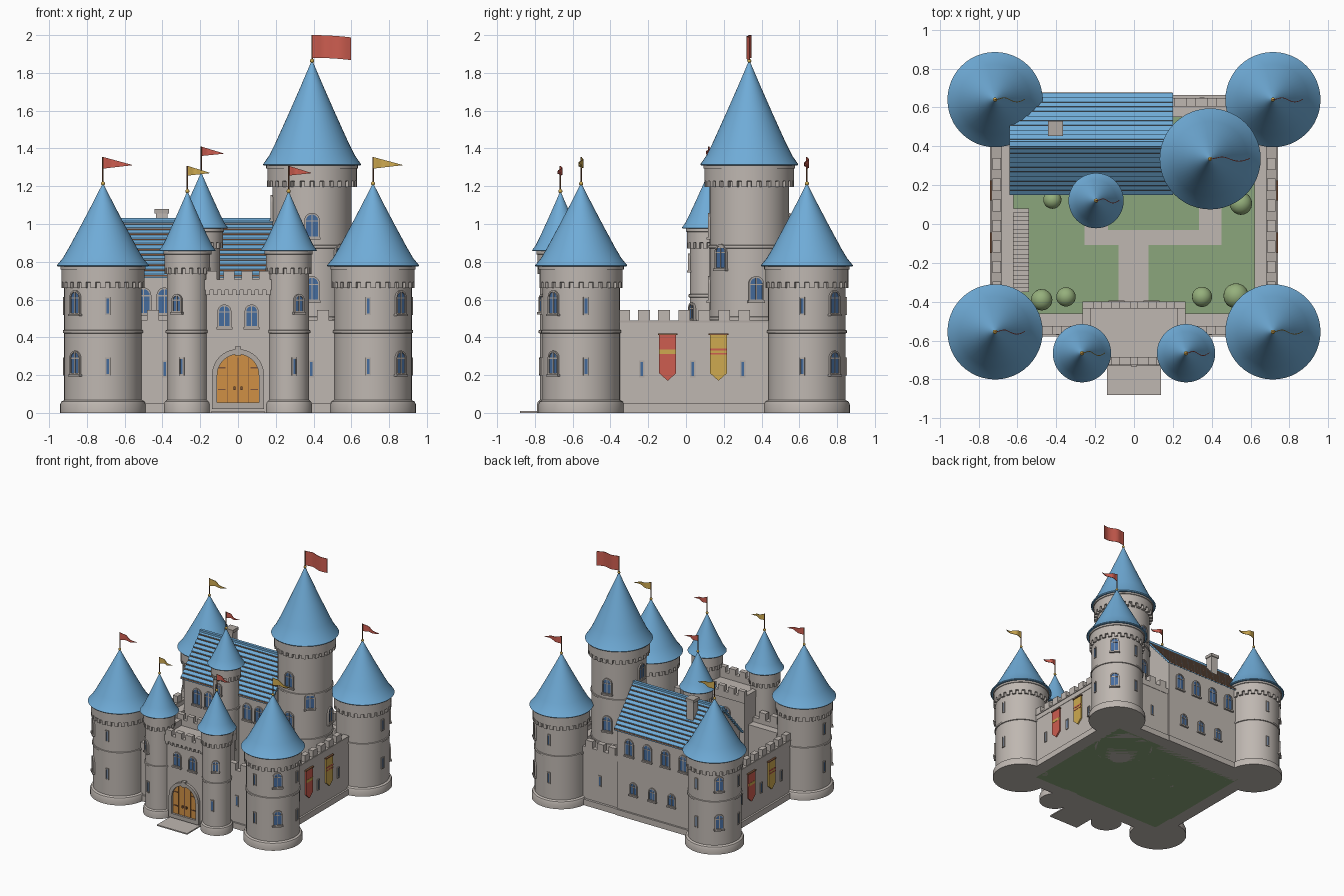
import bpy, bmesh, math
from mathutils import Matrix, Vector

if "Cube" in bpy.data.objects:
    bpy.data.objects.remove(bpy.data.objects["Cube"])

COLOURS = {
    "stone": (0.52, 0.475, 0.44), "trim_stone": (0.44, 0.40, 0.37),
    "roof_blue": (0.16, 0.41, 0.68), "wood_brown": (0.20, 0.085, 0.04),
    "door_orange": (0.63, 0.28, 0.06), "red": (0.61, 0.11, 0.08),
    "gold": (0.62, 0.40, 0.08), "grass": (0.26, 0.38, 0.20),
    "bush_green": (0.30, 0.43, 0.20), "glass_blue": (0.06, 0.15, 0.34)}
MATS = {}
for n, c in COLOURS.items():
    MATS[n] = bpy.data.materials.new(n)
    MATS[n].diffuse_color = (*c, 1)
PARTS = {}


def part(name, mat):
    """Mesh collector for a named part of one colour."""
    return PARTS.setdefault((name, mat), bmesh.new())


def box(bm, x0, x1, y0, y1, z0, z1, M=Matrix()):
    S = Matrix.Diagonal((x1 - x0, y1 - y0, z1 - z0, 1))
    T = Matrix.Translation(((x0 + x1) / 2, (y0 + y1) / 2, (z0 + z1) / 2))
    bmesh.ops.create_cube(bm, size=1, matrix=M @ T @ S)


def lathe(bm, prof, cx, cy, seg=48):
    rings = [[bm.verts.new((cx + r * math.cos(2 * math.pi * i / seg),
                            cy + r * math.sin(2 * math.pi * i / seg), z)) for i in range(seg)]
             for r, z in prof]
    for a, b in zip(rings, rings[1:]):
        for i in range(seg):
            j = (i + 1) % seg
            bm.faces.new((a[i], a[j], b[j], b[i]))
    bm.faces.new(rings[0][::-1])
    bm.faces.new(rings[-1])


def plate(bm, pts, x0, x1, M, hole=None):
    """Outline in local (y, z), extruded along local x; optional matching inner outline."""
    def row(p, x):
        return [bm.verts.new(M @ Vector((x, y, z))) for y, z in p]
    n = len(pts)
    a, b = row(pts, x0), row(pts, x1)
    loops = [(a, b)]
    if hole:
        c, d = row(hole, x0), row(hole, x1)
        loops += [(b, d), (d, c), (c, a)]
    else:
        bm.faces.new(a[::-1])
        bm.faces.new(b)
    for p, q in loops:
        for i in range(n):
            j = (i + 1) % n
            bm.faces.new((p[i], p[j], q[j], q[i]))


def arch(w, z0, z1, n=10):
    """Round-headed outline of half width w."""
    zc = z1 - w
    return [(-w, z0), (w, z0)] + [(w * math.cos(math.pi * i / n), zc + w * math.sin(math.pi * i / n))
                                  for i in range(n + 1)]


def facing(x, y, deg, r=0.0):
    return Matrix.Translation((x, y, 0)) @ Matrix.Rotation(math.radians(deg), 4, 'Z') @ Matrix.Translation((r, 0, 0))


def window(M, z0, z1, w=0.03):
    g, f = part("window_panes", "glass_blue"), part("window_frames", "trim_stone")
    plate(g, arch(w, z0, z1), -0.01, 0.003, M)
    plate(f, arch(w + 0.009, z0 - 0.009, z1 + 0.009), -0.012, 0.009, M, arch(w, z0, z1))
    box(f, -0.005, 0.007, -0.003, 0.003, z0, z1, M)
    box(f, -0.005, 0.006, -w, w, z1 - w - 0.006, z1 - w, M)
    box(f, -0.012, 0.016, -w - 0.014, w + 0.014, z0 - 0.018, z0 - 0.006, M)


def slit(M, z0, z1):
    box(part("arrow_slits", "glass_blue"), -0.01, 0.003, -0.007, 0.007, z0, z1, M)
    o = [(-0.014, z0 - 0.008), (0.014, z0 - 0.008), (0.014, z1 + 0.008), (-0.014, z1 + 0.008)]
    i = [(-0.007, z0), (0.007, z0), (0.007, z1), (-0.007, z1)]
    plate(part("arrow_slit_frames", "trim_stone"), o, -0.01, 0.007, M, i)


def flag(name, x, y, z0, z1, length, h, colour, taper=True):
    lathe(part(name + "_pole", "wood_brown"), [(0.004, z0 - 0.02), (0.004, z1)], x, y, 8)
    bmesh.ops.create_uvsphere(part(name + "_finial", "gold"), u_segments=12, v_segments=8, radius=0.011,
                              matrix=Matrix.Translation((x, y, z0 + 0.004)))
    bm, n = part(name + "_flag", colour), 14
    rows = []
    for i in range(n + 1):
        t = i / n
        yy = y + 0.012 * math.sin(t * 6.5) * min(1, 3 * t)
        hh = h / 2 * (1 - 0.97 * t) if taper else h / 2
        zc = z1 - h / 2 - 0.012 * (t if taper else t * t)
        rows.append([bm.verts.new((x + t * length, yy + s, zc + k * hh))
                     for s, k in ((-0.002, -1), (-0.002, 1), (0.002, 1), (0.002, -1))])
    for a, b in zip(rows, rows[1:]):
        for i in range(4):
            bm.faces.new((a[i], b[i], b[(i + 1) % 4], a[(i + 1) % 4]))
    bm.faces.new(rows[0])
    bm.faces.new(rows[-1][::-1])


def tower(name, x, y, r, lip, roof_r, eave, tip, corbel, teeth, bands=(), base=0.022):
    prof = [(r + base, 0), (r + base, 0.045), (r + base * 0.7, 0.06), (r, 0.068)]
    for b in bands:
        prof += [(r, b - 0.009), (r + 0.007, b - 0.007), (r + 0.007, b + 0.007), (r, b + 0.009)]
    prof += [(r, corbel + 0.03), (lip, corbel + 0.032), (lip, eave - 0.022), (lip + 0.006, eave - 0.02),
             (lip + 0.006, eave + 0.003)]
    walls = part(name + "_walls", "stone")
    lathe(walls, prof, x, y)
    w = math.pi * lip / teeth * 0.55
    for i in range(teeth):
        box(walls, r - 0.01, lip, -w, w, corbel, corbel + 0.034, facing(x, y, 360 * (i + 0.5) / teeth))
    h = tip - eave
    shape = ((0.975, -0.012), (1, 0), (0.87, 0.09), (0.745, 0.21), (0.47, 0.5), (0.23, 0.76), (0.015, 1))
    lathe(part(name + "_roof", "roof_blue"), [(roof_r * a, eave + h * t) for a, t in shape], x, y)


# Corner towers with outward windows and slits
for sx, sy, nm, col in ((-1, -1, "front_left", "red"), (1, -1, "front_right", "gold"),
                        (-1, 1, "back_left", "gold"), (1, 1, "back_right", "red")):
    x, y = 0.715 * sx, -0.555 if sy < 0 else 0.64
    tower(nm + "_tower", x, y, 0.205, 0.22, 0.245, 0.78, 1.21, 0.66, 26, (0.43,))
    diag = math.degrees(math.atan2(sy, sx))
    for dz in (0, 0.32):
        window(facing(x, y, diag, 0.205), 0.21 + dz, 0.32 + dz, 0.028)
        for d in (-52, 52):
            slit(facing(x, y, diag + d, 0.205), 0.205 + dz, 0.285 + dz)
    flag(nm + "_tower", x, y, 1.21, 1.355, 0.155, 0.062, col)

# Gate towers
for s, nm, col in ((-1, "left", "gold"), (1, "right", "red")):
    x, y = 0.268 * s, -0.665
    tower(nm + "_gate_tower", x, y, 0.108, 0.121, 0.15, 0.86, 1.17, 0.735, 18, (0.43,), 0.016)
    window(facing(x, y, -90 + 30 * s, 0.108), 0.54, 0.62, 0.021)
    slit(facing(x, y, -90 + 16 * s, 0.108), 0.205, 0.285)
    flag(nm + "_gate_tower", x, y, 1.17, 1.308, 0.12, 0.052, col)

# Great keep
kx, ky = 0.392, 0.335
tower("keep", kx, ky, 0.21, 0.237, 0.26, 1.315, 1.86, 1.195, 28, (0.5, 0.88))
for a, z in ((-90, 0.6), (-90, 0.935), (-45, 0.77), (100, 0.935), (100, 0.62), (10, 0.6), (180, 1.03)):
    window(facing(kx, ky, a, 0.21), z, z + 0.115, 0.032)
flag("keep", kx, ky, 1.86, 2.0, 0.205, 0.12, "red", False)

# Stair turret
tower("stair_turret", -0.195, 0.12, 0.1, 0.115, 0.142, 0.98, 1.27, 0.87, 18, (0.62,), 0.014)
for a, z in ((-60, 0.5), (-90, 0.76), (-30, 0.3)):
    window(facing(-0.195, 0.12, a, 0.1), z, z + 0.075, 0.02)
flag("stair_turret", -0.195, 0.12, 1.27, 1.41, 0.12, 0.05, "red")

# Curtain walls: walk, outer parapet, plinth
side = part("side_walls", "stone")
for s in (-1, 1):
    M = facing(0, 0, 0 if s > 0 else 180)
    f = 1 if s > 0 else -1
    ya, yb = sorted((-0.5 * f, 0.6 * f))
    box(side, 0.62, 0.725, ya, yb, 0, 0.45, M)
    box(side, 0.685, 0.728, ya, yb, 0.44, 0.485, M)
    box(side, 0.62, 0.74, ya, yb, 0, 0.05, M)
    box(part("wall_string_course", "trim_stone"), 0.68, 0.733, ya, yb, 0.478, 0.49, M)
    for k in range(-1, 6):
        yc = (-0.222 + 0.106 * k) * f
        box(side, 0.685, 0.728, yc - 0.031, yc + 0.031, 0.485, 0.545, M)
    for yc in (-0.235, 0.035, 0.3):
        slit(facing(0.725 * s, yc, 0 if s > 0 else 180), 0.195, 0.27)
    # Hanging banners with contrasting stripes
    for yc, c, c2 in ((-0.097, "red", "gold"), (0.172, "gold", "red")):
        B = facing(0.73 * s, yc if s > 0 else 0.075 - yc, 0 if s > 0 else 180)
        plate(part(c + "_banners", c), [(-0.045, 0.21), (0, 0.17), (0.045, 0.21), (0.045, 0.415), (-0.045, 0.415)],
              -0.005, 0.007, B)
        for z0, z1 in ((0.312, 0.335),) if c == "red" else ((0.308, 0.316), (0.33, 0.342)):
            box(part(c + "_banner_stripe", c2), 0.004, 0.009, -0.045, 0.045, z0, z1, B)
        box(part("banner_rods", "wood_brown"), -0.005, 0.012, -0.052, 0.052, 0.412, 0.42, B)
    # Front wall on each side of the gatehouse
    xa, xb = sorted((0.2 * s, 0.65 * s))
    front = part("front_wall", "stone")
    box(front, xa, xb, -0.565, -0.46, 0, 0.45)
    box(front, xa, xb, -0.568, -0.525, 0.44, 0.488)
    box(front, xa, xb, -0.58, -0.46, 0, 0.05)
    for xc in (0.345, 0.45, 0.555):
        box(front, s * xc - 0.031, s * xc + 0.031, -0.568, -0.525, 0.488, 0.545)
    slit(facing(0.388 * s, -0.565, -90), 0.195, 0.27)
back = part("back_wall", "stone")
box(back, -0.65, 0.65, 0.55, 0.645, 0, 0.45)
box(back, 0.15, 0.65, 0.605, 0.648, 0.44, 0.488)
box(back, -0.65, 0.65, 0.55, 0.665, 0, 0.05)
for xc in (0.24, 0.346, 0.452, 0.558):
    box(back, xc - 0.031, xc + 0.031, 0.605, 0.648, 0.488, 0.545)
slit(facing(0.35, 0.645, 90), 0.195, 0.27)

# Gatehouse with battlements
gate = part("gatehouse", "stone")
box(gate, -0.26, 0.26, -0.705, -0.41, 0, 0.655)
for y0, y1 in ((-0.725, -0.685), (-0.435, -0.4)):
    box(gate, -0.265, 0.265, y0, y1, 0.65, 0.705)
    for xc in (-0.235, -0.141, -0.047, 0.047, 0.141, 0.235):
        box(gate, xc - 0.029, xc + 0.029, y0, y1, 0.705, 0.75)
for s in (-1, 1):
    box(gate, s * 0.245 - 0.02, s * 0.245 + 0.02, -0.7, -0.41, 0.65, 0.705)
    window(facing(0.072 * s, -0.705, -90), 0.46, 0.565, 0.028)
    window(facing(0.09 * s, -0.41, 90), 0.46, 0.565, 0.028)
for i in range(9):
    xc = -0.16 + 0.04 * i
    box(gate, xc - 0.011, xc + 0.011, -0.722, -0.7, 0.625, 0.655)

# Arched door, surround and forecourt slab
D = facing(0, -0.705, -90)
plate(part("gate_door", "door_orange"), arch(0.11, 0.055, 0.31, 20), -0.01, 0.005, D)
plate(part("gate_surround", "trim_stone"), arch(0.138, 0.02, 0.338, 20), -0.01, 0.022, D, arch(0.11, 0.055, 0.31, 20))
box(part("gate_surround", "trim_stone"), -0.01, 0.028, -0.016, 0.016, 0.305, 0.352, D)
iron = part("door_fittings", "wood_brown")
for yc, w in ((0, 0.003), (-0.056, 0.0015), (0.056, 0.0015)):
    box(iron, 0, 0.008, yc - w, yc + w, 0.055, 0.292, D)
for s in (-1, 1):
    for z in (0.12, 0.235):
        box(iron, 0, 0.009, s * 0.085 - 0.02, s * 0.085 + 0.02, z, z + 0.007, D)
    box(iron, 0, 0.014, s * 0.018 - 0.006, s * 0.018 + 0.006, 0.12, 0.14, D)
box(part("forecourt_slab", "stone"), -0.14, 0.14, -0.88, -0.69, 0, 0.01)

# Great hall: walls with gables, stepped tile roof, chimney
plate(part("hall_walls", "stone"), [(0.17, 0.004), (0.655, 0.004), (0.655, 0.74), (0.4125, 1.0), (0.17, 0.74)],
      -0.625, 0.185, Matrix())
box(part("hall_plinth", "stone"), -0.625, 0.19, 0.5, 0.67, 0, 0.05)
N = 11
for s in (-1, 1):
    for i in range(N):
        y0, y1 = 0.262 * (1 - i / N), 0.262 * (1 - (i + 1) / N)
        z0, z1 = 0.725 + 0.3 * i / N, 0.725 + 0.3 * (i + 1) / N
        tile = [(0.412 + s * y, z) for y, z in ((y0, z0 + 0.01), (y1, z1), (y1, z1 - 0.022), (y0, z0 - 0.012))]
        plate(part("hall_roof_tiles", "roof_blue"), tile, -0.64, 0.2, Matrix())
        lip = sorted((0.412 + s * (y0 + 0.0015), 0.412 + s * (y0 - 0.003)))
        box(part("hall_tile_edges", "wood_brown"), -0.638, 0.198, *lip, z0 - 0.004, z0 + 0.006)
box(part("hall_ridge", "roof_blue"), -0.64, 0.2, 0.4, 0.424, 1.01, 1.033)
box(part("chimney", "stone"), -0.435, -0.372, 0.46, 0.523, 0.85, 1.055)
box(part("chimney_cap", "trim_stone"), -0.442, -0.365, 0.453, 0.53, 1.055, 1.08)
for xc in (0.07, -0.1, -0.27, -0.435):
    window(facing(xc, 0.655, 90), 0.53, 0.655, 0.032)
for xc in (0.03, -0.147, -0.325):
    window(facing(xc, 0.655, 90), 0.21, 0.3, 0.026)
for xc in (-0.5, -0.39, -0.03, 0.08):
    window(facing(xc, 0.17, -90), 0.53, 0.655, 0.032)

# Courtyard lawn, paths, wall stairs and bushes
box(part("lawn", "grass"), -0.63, 0.63, -0.47, 0.56, 0.0, 0.02)
paths = part("paths", "stone")
for r in ((-0.08, 0.075, -0.42, -0.1), (-0.255, 0.45, -0.108, -0.03), (-0.255, -0.135, -0.035, 0.06),
          (0.335, 0.45, -0.035, 0.16)):
    box(paths, *r, 0.015, 0.026)
for i in range(20):
    box(part("wall_stairs", "stone"), -0.625, -0.54, -0.35 + 0.0215 * i, -0.3285 + 0.0215 * i, 0.01, 0.03 + 0.021 * (i + 1))
for x, y, r in ((-0.42, 0.125, 0.047), (-0.475, -0.39, 0.055), (-0.35, -0.375, 0.05),
                (0.35, -0.375, 0.052), (0.525, -0.37, 0.065), (0.55, 0.105, 0.058)):
    bmesh.ops.create_icosphere(part("bushes", "bush_green"), subdivisions=3, radius=r,
                               matrix=Matrix.Translation((x, y, 0.02 + r * 0.7)))

# Turn every part into an object
for (name, mat), bm in PARTS.items():
    bmesh.ops.recalc_face_normals(bm, faces=bm.faces)
    me = bpy.data.meshes.new(name)
    bm.to_mesh(me)
    bm.free()
    me.materials.append(MATS[mat])
    ob = bpy.data.objects.new(name, me)
    bpy.context.collection.objects.link(ob)
    ob.select_set(True)
    bpy.context.view_layer.objects.active = ob
bpy.ops.object.shade_smooth_by_angle(angle=math.radians(30))

for m in bpy.data.materials:
    if m.users and not m.is_grease_pencil:
        m.use_nodes = True
        m.node_tree.nodes["Principled BSDF"].inputs["Base Color"].default_value = m.diffuse_color
